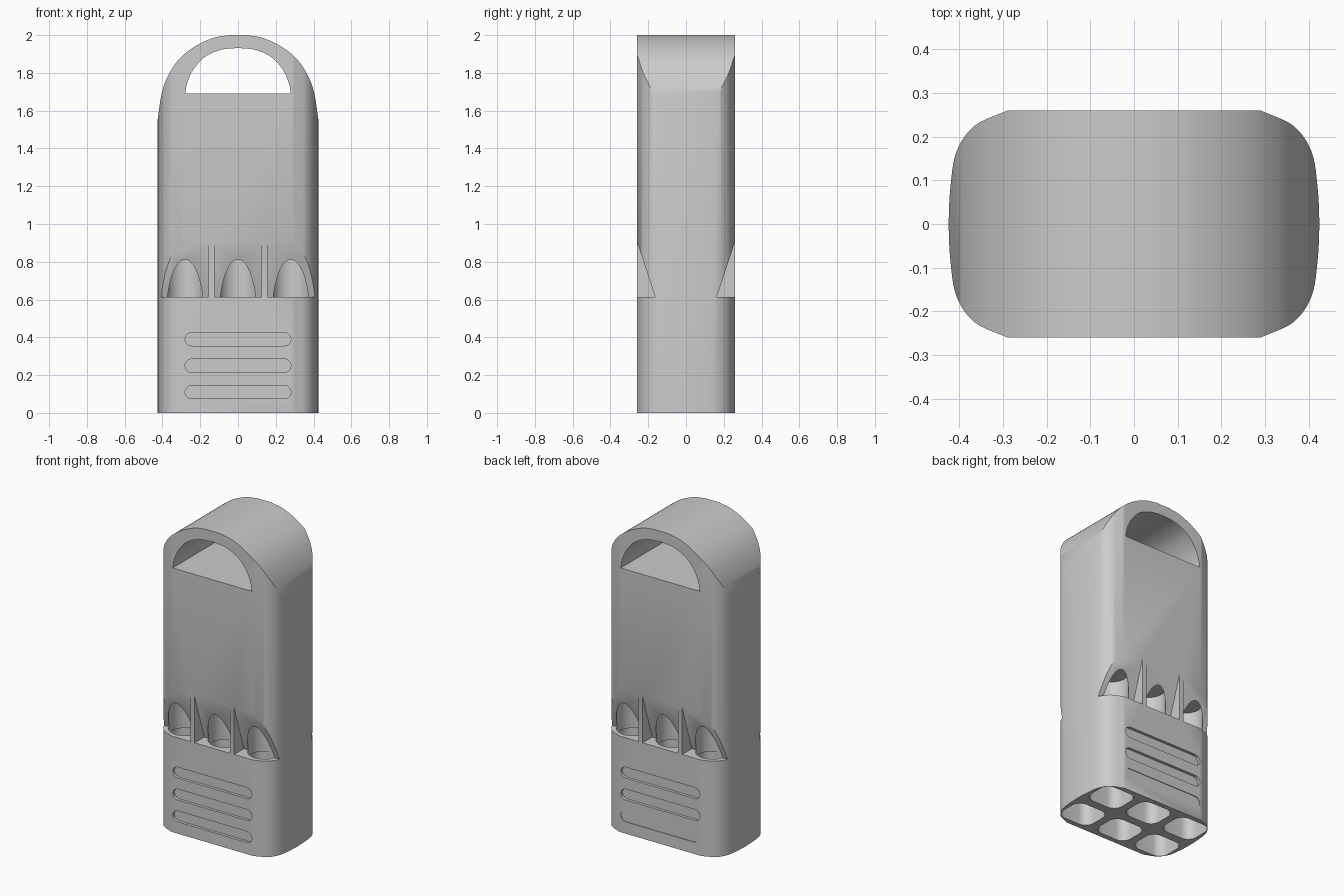
import bpy, bmesh, math
from mathutils import Vector

cube = bpy.data.objects.get("Cube")
if cube:
    bpy.data.objects.remove(cube, do_unlink=True)

grey = bpy.data.materials.new("plain grey")
grey.use_nodes = True
colour = (0.6, 0.6, 0.6, 1)
grey.diffuse_color = colour
grey.node_tree.nodes["Principled BSDF"].inputs["Base Color"].default_value = colour


def smooth_path(pts, steps=6):
    """Catmull-Rom curve through the points."""
    p = [Vector(q) for q in pts]
    p = [2 * p[0] - p[1]] + p + [2 * p[-1] - p[-2]]
    out = []
    for a, b, c, d in zip(p, p[1:], p[2:], p[3:]):
        for i in range(steps):
            t = i / steps
            out.append((2 * b + (c - a) * t + (2 * a - 5 * b + 4 * c - d) * t * t
                        + (3 * b - a - 3 * c + d) * t ** 3) / 2)
    return out + [p[-2]]


def rounded(w, h, r, steps=8):
    """Rounded rectangle centred on the origin."""
    out = []
    for k, (sx, sy) in enumerate([(1, 1), (-1, 1), (-1, -1), (1, -1)]):
        for i in range(steps + 1):
            a = (k + i / steps) * math.pi / 2
            out.append((sx * (w / 2 - r) + r * math.cos(a), sy * (h / 2 - r) + r * math.sin(a)))
    return out


def prism(name, profile, start, end, axis, offset=(0, 0, 0)):
    """Extrude a 2D profile along one axis."""
    place = {"X": lambda a, b, t: (t, a, b),
             "Y": lambda a, b, t: (a, t, b),
             "Z": lambda a, b, t: (a, b, t)}[axis]
    bm = bmesh.new()
    rings = [[bm.verts.new(Vector(place(a, b, t)) + Vector(offset)) for a, b in profile]
             for t in (start, end)]
    for ring in rings:
        bm.faces.new(ring)
    n = len(profile)
    for i in range(n):
        j = (i + 1) % n
        bm.faces.new((rings[0][i], rings[0][j], rings[1][j], rings[1][i]))
    bmesh.ops.remove_doubles(bm, verts=bm.verts, dist=1e-5)
    bmesh.ops.recalc_face_normals(bm, faces=bm.faces)
    mesh = bpy.data.meshes.new(name)
    bm.to_mesh(mesh)
    bm.free()
    mesh.materials.append(grey)
    obj = bpy.data.objects.new(name, mesh)
    bpy.context.collection.objects.link(obj)
    return obj


def boolean(target, cutter, operation="DIFFERENCE"):
    """Apply a boolean and remove the cutter."""
    mod = target.modifiers.new("cut", "BOOLEAN")
    mod.operation, mod.object, mod.solver = operation, cutter, "EXACT"
    bpy.context.view_layer.objects.active = target
    bpy.ops.object.modifier_apply(modifier=mod.name)
    bpy.data.objects.remove(cutter, do_unlink=True)


# Body: rounded footprint trimmed by an arched front outline
corner = smooth_path([(0.425, 0), (0.421, 0.08), (0.407, 0.165), (0.365, 0.225), (0.29, 0.26)])
half = corner + [(-x, y) for x, y in reversed(corner)]
body = prism("body", half + [(-x, -y) for x, y in half[1:-1]], 0, 2.1, "Z")
arch = smooth_path([(0.427, 1.54), (0.402, 1.7), (0.36, 1.805), (0.3, 1.885),
                    (0.22, 1.945), (0.13, 1.985), (0.05, 2.0)])
arch = [(0.6, -0.1), (0.6, 1.54)] + arch
boolean(body, prism("arch", arch + [(-x, z) for x, z in reversed(arch)], -0.5, 0.5, "Y"),
        "INTERSECT")

# Handle opening
opening = smooth_path([(0.28, 1.69), (0.268, 1.75), (0.235, 1.82), (0.175, 1.885),
                       (0.09, 1.922), (0, 1.932)])
boolean(body, prism("opening", opening + [(-x, z) for x, z in reversed(opening[:-1])],
                    -0.5, 0.5, "Y"))

for side in (-1, 1):
    # Sloped recesses separated by two thin fins
    slope = [(side * 0.163, 0.613), (side * 0.26, 0.91), (side * 0.4, 0.91), (side * 0.4, 0.613)]
    for x0, x1 in ((-0.5, -0.155), (-0.125, 0.125), (0.155, 0.5)):
        boolean(body, prism("recess", slope, x0, x1, "X"))
    for x in (-0.28, 0, 0.28):
        # Round wells above, square-cornered pockets below
        boolean(body, prism("well", rounded(0.2, 0.2, 0.0999, 10), 0.5, 0.83, "Z",
                            (x, side * 0.128, 0)))
        boolean(body, prism("pocket", rounded(0.23, 0.2, 0.06), -0.1, 0.57, "Z",
                            (x, side * 0.128, 0)))
    # Grip slots
    for z in (0.39, 0.25, 0.11):
        depth = 0.004 if side > 0 and z < 0.2 else 0.018
        boolean(body, prism("slot", rounded(0.56, 0.07, 0.0349), side * (0.26 - depth),
                            side * 0.4, "Y", (0, 0, z)))

bpy.ops.object.select_all(action="DESELECT")
body.select_set(True)
bpy.context.view_layer.objects.active = body
bpy.ops.object.shade_smooth_by_angle(angle=math.radians(30))
